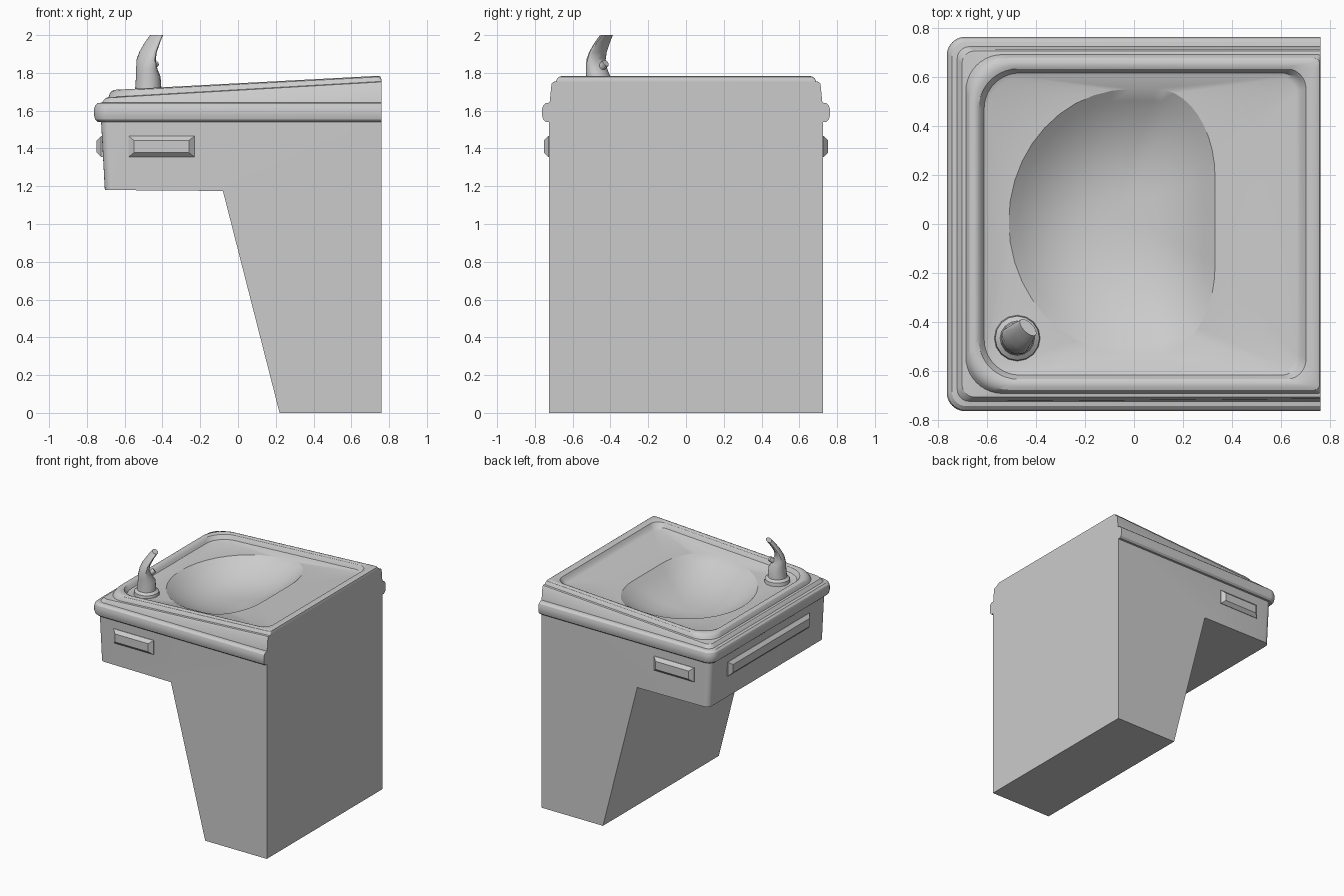
import bpy, bmesh, math

if "Cube" in bpy.data.objects:
    bpy.data.objects.remove(bpy.data.objects["Cube"])


def finish(bm, name, angle=30):
    bmesh.ops.remove_doubles(bm, verts=bm.verts, dist=1e-5)
    me = bpy.data.meshes.new(name)
    bm.to_mesh(me)
    bm.free()
    ob = bpy.data.objects.new(name, me)
    bpy.context.collection.objects.link(ob)
    bpy.ops.object.select_all(action='DESELECT')
    ob.select_set(True)
    bpy.context.view_layer.objects.active = ob
    bpy.ops.object.shade_smooth_by_angle(angle=math.radians(angle))
    return ob


def loft(name, rings, closed=False, angle=30):
    """Skin a stack of counter-clockwise rings; always cap the last one."""
    bm = bmesh.new()
    rows = [[bm.verts.new(p) for p in r] for r in rings]
    n = len(rows[0])
    for a, b in zip(rows, rows[1:]):
        for i in range(n):
            j = (i + 1) % n
            bm.faces.new((a[i], a[j], b[j], b[i]))
    bm.faces.new(rows[-1])
    if closed:
        bm.faces.new(rows[0][::-1])
        bmesh.ops.recalc_face_normals(bm, faces=bm.faces)
    return finish(bm, name, angle)


def rounded(x0, x1, y0, y1, rf, rb, a, b, seg=10):
    """Rounded rectangle on the plane z = a + b*x, elliptical corner radii."""
    pts = []
    corners = [(x1 - rb[0], y1 - rb[1], rb, 0), (x0 + rf[0], y1 - rf[1], rf, 90),
               (x0 + rf[0], y0 + rf[1], rf, 180), (x1 - rb[0], y0 + rb[1], rb, 270)]
    for cx, cy, r, start in corners:
        for k in range(seg + 1):
            t = math.radians(start + 90 * k / seg)
            x, y = cx + r[0] * math.cos(t), cy + r[1] * math.sin(t)
            pts.append((x, y, a + b * x))
    return pts


# Cabinet: side profile extruded, front vertical corners rounded, open on top
profile = [(0.22, 0), (0.76, 0), (0.76, 1.545), (-0.725, 1.545), (-0.705, 1.18), (-0.08, 1.175)]
bm = bmesh.new()
face = bm.faces.new([bm.verts.new((x, -0.725, z)) for x, z in profile])
ext = bmesh.ops.extrude_face_region(bm, geom=[face])['geom']
bmesh.ops.translate(bm, vec=(0, 1.45, 0), verts=[g for g in ext if isinstance(g, bmesh.types.BMVert)])
bmesh.ops.recalc_face_normals(bm, faces=bm.faces)
edges = [e for e in bm.edges if all(v.co.x < -0.6 for v in e.verts)
         and abs(e.verts[0].co.y - e.verts[1].co.y) < 1e-4]
bmesh.ops.bevel(bm, geom=edges, offset=0.045, segments=5, profile=0.5, affect='EDGES')
bmesh.ops.delete(bm, geom=[f for f in bm.faces if f.normal.z > 0.9], context='FACES_ONLY')
finish(bm, "cabinet")

# Basin top: trim band, skirt, raised rim, recessed deck and bowl in one skin
TOP, TS = 1.745, 0.053      # sloping rim plane
STEP, SS = 1.708, 0.058     # sloping step below the rim
levels = [  # x0, x1, half width, front radius, back radius, a, b
    (-0.70, 0.76, 0.70, 0.03, 0, 1.54, 0),
    (-0.742, 0.76, 0.742, 0.06, 0, 1.54, 0),
    (-0.756, 0.76, 0.756, 0.07, 0, 1.553, 0),
    (-0.762, 0.76, 0.762, 0.075, 0, 1.575, 0),
    (-0.762, 0.76, 0.762, 0.075, 0, 1.607, 0),
    (-0.756, 0.76, 0.756, 0.07, 0, 1.627, 0),
    (-0.742, 0.76, 0.742, 0.06, 0, 1.64, 0),
    (-0.72, 0.76, 0.722, 0.05, 0, 1.643, 0),
    (-0.71, 0.76, 0.712, 0.05, 0, STEP - 0.01, SS),
    (-0.70, 0.76, 0.704, 0.05, 0, STEP, SS),
    (-0.685, 0.76, 0.69, 0.15, 0.01, STEP + 0.003, SS),
    (-0.68, 0.759, 0.685, 0.16, 0.015, TOP - 0.02, TS),
    (-0.67, 0.755, 0.675, 0.16, 0.02, TOP - 0.006, TS),
    (-0.655, 0.745, 0.66, 0.16, 0.03, TOP, TS),
    (-0.645, 0.72, 0.645, 0.16, 0.06, TOP, TS),
    (-0.632, 0.70, 0.632, 0.16, 0.08, TOP - 0.006, TS),
    (-0.62, 0.69, 0.622, 0.15, 0.08, TOP - 0.022, TS),
    (-0.61, 0.675, 0.615, 0.145, 0.075, TOP - 0.038, TS),
    (-0.595, 0.66, 0.60, 0.14, 0.07, TOP - 0.045, TS),
]
rings = [rounded(x0, x1, -h, h, (rf, rf), (rb, rb), a, b) for x0, x1, h, rf, rb, a, b in levels]
rim = rounded(-0.51, 0.33, -0.53, 0.55, (0.50, 0.54), (0.24, 0.36), TOP - 0.055, TS)
cx, cy = -0.08, 0.06
for k in range(11):
    s = 1 - 0.96 * k / 10
    rings.append([(cx + (x - cx) * s, cy + (y - cy) * s,
                   TOP - 0.055 + TS * (cx + (x - cx) * s) - 0.16 * (1 - s ** 2.4)) for x, y, z in rim])
loft("basin_top", rings)


# Push bars: shallow bevelled blocks on the front and both sides
def push_bar(name, half, place):
    rings = []
    for du, dv, d in ((0, 0, -0.02), (0, 0, 0.004), (0.03, 0.024, 0.028)):
        u, v = half - du, 0.056 - dv
        rings.append([place(p, q, d) for p, q in ((u, v), (-u, v), (-u, -v), (u, -v))])
    loft(name, rings, closed=True, angle=15)


for side, label in ((-1, "right"), (1, "left")):
    push_bar("push_bar_" + label, 0.175,
             lambda u, v, d: (-0.405 + u, side * (0.725 + d), 1.41 + v))
push_bar("push_bar_front", 0.51, lambda u, v, d: (-0.72 - d, u, 1.41 + v))

# Spout: flange, stem and curved hood leaning towards the bowl
c = math.sqrt(0.5)
sections = [  # z, lean, half depth, half width
    (1.66, 0, 0.095, 0.095), (1.695, 0, 0.09, 0.09), (1.71, 0, 0.07, 0.07),
    (1.78, 0, 0.064, 0.066), (1.82, -0.012, 0.05, 0.064), (1.87, -0.016, 0.034, 0.064),
    (1.91, -0.002, 0.027, 0.06), (1.96, 0.03, 0.022, 0.053), (2.0, 0.062, 0.02, 0.044)]


def spout_point(along, across, z):
    return (-0.475 + c * (along - across), -0.465 + c * (along + across), z)


loft("spout", [[spout_point(o + d * math.cos(t), w * math.sin(t), z)
                for t in (2 * math.pi * i / 16 for i in range(16))]
               for z, o, d, w in sections], closed=True)

# Nozzle: small stub under the hood
bpy.ops.mesh.primitive_cylinder_add(vertices=12, radius=0.02, depth=0.06,
                                    location=spout_point(0.032, 0, 1.835),
                                    rotation=(0, math.radians(55), math.radians(45)))
bpy.context.object.name = "nozzle"
bpy.ops.object.shade_smooth_by_angle()
